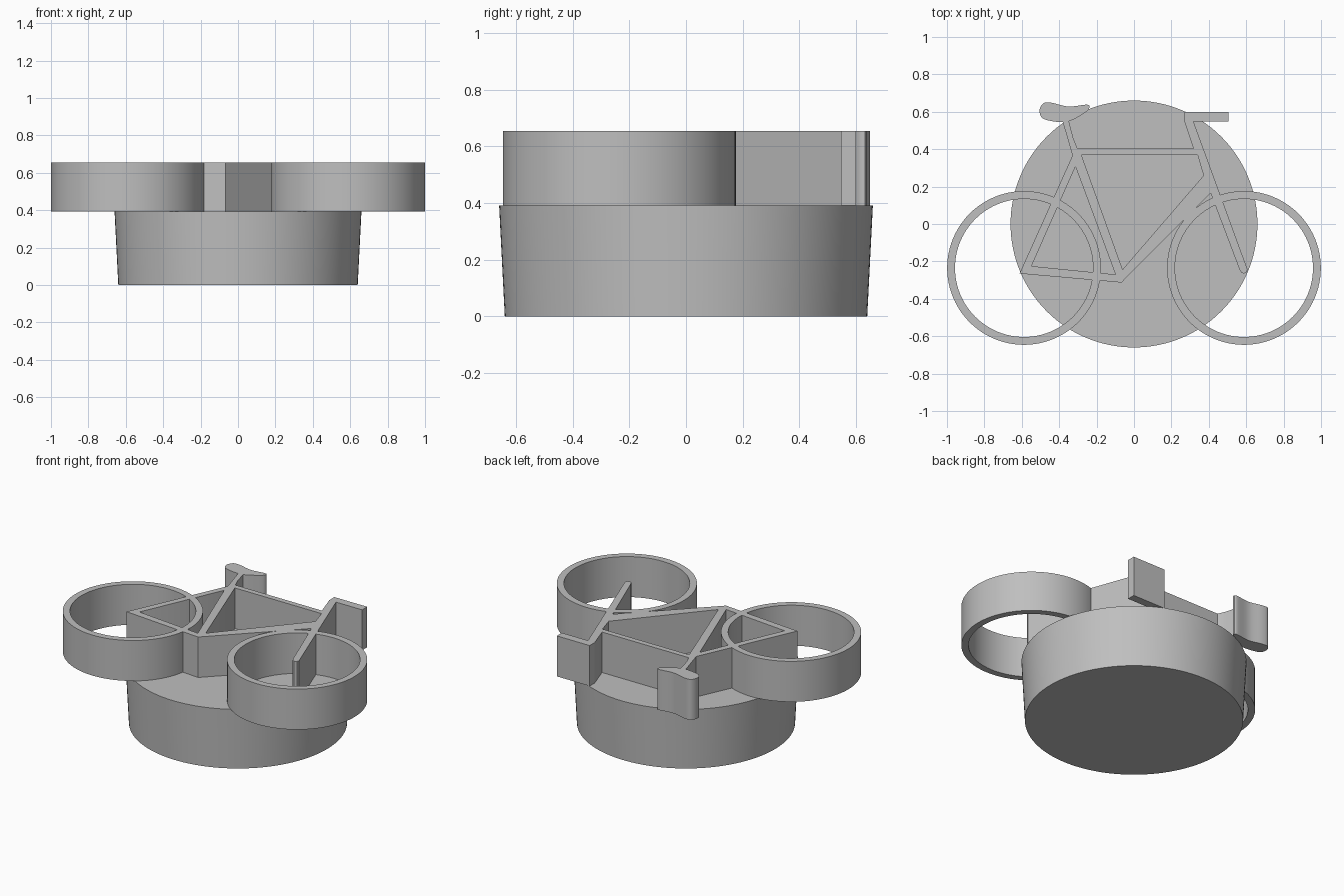
import bpy, bmesh, math
from mathutils import Vector

cube = bpy.data.objects.get("Cube")
if cube:
    bpy.data.objects.remove(cube, do_unlink=True)

BASE_TOP, TOP = 0.392, 0.654

grey = bpy.data.materials.new("plain grey")
grey.use_nodes = True
colour = (0.52, 0.52, 0.52, 1)
grey.diffuse_color = colour
grey.node_tree.nodes["Principled BSDF"].inputs["Base Color"].default_value = colour


def finish(name, bm):
    """Turn a bmesh into a smooth-shaded object with sharp edges kept."""
    bmesh.ops.recalc_face_normals(bm, faces=bm.faces)
    mesh = bpy.data.meshes.new(name)
    bm.to_mesh(mesh)
    bm.free()
    mesh.materials.append(grey)
    obj = bpy.data.objects.new(name, mesh)
    bpy.context.collection.objects.link(obj)
    bpy.ops.object.select_all(action="DESELECT")
    obj.select_set(True)
    bpy.context.view_layer.objects.active = obj
    bpy.ops.object.shade_smooth_by_angle(angle=math.radians(35))
    return obj


def plate(name, outline):
    """Extrude a plan outline up from the base top."""
    bm = bmesh.new()
    face = bm.faces.new([bm.verts.new((x, y, BASE_TOP)) for x, y in outline])
    new = bmesh.ops.extrude_face_region(bm, geom=[face], use_keep_orig=True)["geom"]
    bmesh.ops.translate(bm, vec=(0, 0, TOP - BASE_TOP),
                        verts=[v for v in new if isinstance(v, bmesh.types.BMVert)])
    return finish(name, bm)


def wheel(name, x, y, outer=0.411, inner=0.369):
    """Spin a rectangular section into a rim."""
    bm = bmesh.new()
    section = [(inner, BASE_TOP), (outer, BASE_TOP), (outer, TOP), (inner, TOP)]
    verts = [bm.verts.new((x + r, y, z)) for r, z in section]
    edges = [bm.edges.new((verts[i], verts[i - 1])) for i in range(4)]
    bmesh.ops.spin(bm, geom=verts + edges, cent=(x, y, 0), axis=(0, 0, 1),
                   angle=math.tau, steps=96, use_merge=True)
    bmesh.ops.remove_doubles(bm, verts=bm.verts, dist=1e-4)
    return finish(name, bm)


def rounded(points, steps=5):
    """Closed Catmull-Rom curve through the points."""
    pts = [Vector(p) for p in points]
    n, out = len(pts), []
    for i in range(n):
        a, b, c, d = (pts[(i + k) % n] for k in (-1, 0, 1, 2))
        for s in range(steps):
            t = s / steps
            out.append(0.5 * (2 * b + (c - a) * t + (2 * a - 5 * b + 4 * c - d) * t ** 2
                              + (3 * b - a - 3 * c + d) * t ** 3))
    return out


# Tapered round base
bm = bmesh.new()
bmesh.ops.create_cone(bm, cap_ends=True, segments=128, radius1=0.64, radius2=0.66,
                      depth=BASE_TOP)
bmesh.ops.translate(bm, vec=(0, 0, BASE_TOP / 2), verts=bm.verts)
finish("round_base", bm)

# Wheels
wheel("rear_wheel", -0.588, -0.235)
wheel("front_wheel", 0.588, -0.235)

# Frame joints shared by the tubes
axle_out, axle_in = (-0.612, -0.265), (-0.548, -0.225)
seat_out, seat_in = (-0.329, 0.366), (-0.313, 0.307)
crank_rear, crank_low, crank_top = (-0.099, -0.27), (-0.067, -0.313), (-0.061, -0.243)
top_rear, top_rear_low = (-0.302, 0.404), (-0.281, 0.369)
head_top, head_low = (0.318, 0.404), (0.34, 0.369)
down_top, down_low = (0.372, 0.259), (0.388, 0.222)

# Frame tubes
plate("seat_stay", [axle_out, axle_in, seat_in, seat_out])
plate("chain_stay", [axle_out, crank_low, crank_rear, axle_in])
plate("seat_tube", [(-0.382, 0.55), seat_out, seat_in, crank_rear, crank_low,
                    crank_top, top_rear_low, top_rear, (-0.325, 0.46), (-0.348, 0.55)])
plate("top_tube", [top_rear, top_rear_low, head_low, head_top])
plate("down_tube", [crank_low, (0.41, 0.166), down_low, down_top, crank_top])
plate("fork", [(0.27, 0.548), head_top, head_low, down_top, down_low, (0.564, -0.243),
               (0.573, -0.259), (0.587, -0.265), (0.602, -0.258), (0.607, -0.243),
               (0.318, 0.548)])

# Handlebar
plate("handlebar", [(0.27, 0.548), (0.505, 0.548), (0.505, 0.6), (0.27, 0.6)])

# Saddle
plate("saddle", rounded([(-0.505, 0.605), (-0.485, 0.645), (-0.44, 0.648), (-0.35, 0.628),
                         (-0.25, 0.638), (-0.24, 0.617), (-0.27, 0.59), (-0.34, 0.552),
                         (-0.40, 0.545), (-0.485, 0.563)]))
